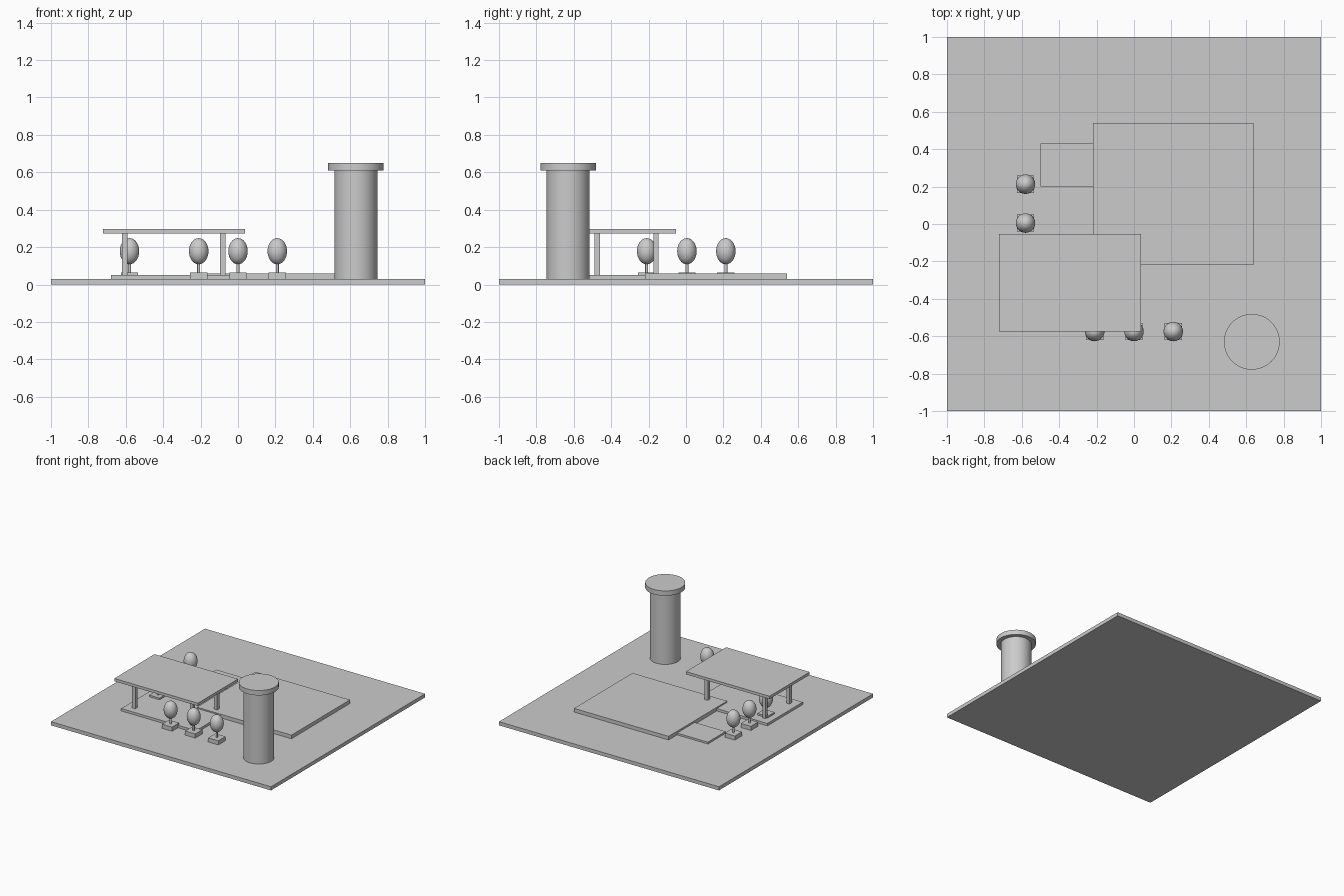
import bpy
import math

if "Cube" in bpy.data.objects:
    bpy.data.objects.remove(bpy.data.objects["Cube"])


def box(name, x0, x1, y0, y1, z0, z1):
    bpy.ops.mesh.primitive_cube_add(size=1, location=((x0 + x1) / 2, (y0 + y1) / 2, (z0 + z1) / 2))
    ob = bpy.context.object
    ob.name = name
    ob.scale = (x1 - x0, y1 - y0, z1 - z0)
    bpy.ops.object.transform_apply(location=False, rotation=False, scale=True)
    return ob


def cylinder(name, x, y, r, z0, z1, sides=48):
    bpy.ops.mesh.primitive_cylinder_add(vertices=sides, radius=r, depth=z1 - z0,
                                        location=(x, y, (z0 + z1) / 2))
    ob = bpy.context.object
    ob.name = name
    bpy.ops.object.shade_smooth_by_angle(angle=math.radians(30))
    return ob


def tree(i, x, y):
    # square planter, thin trunk, egg-shaped crown
    h = 0.046
    box(f"planter_{i}", x - h, x + h, y - h, y + h, 0.03, 0.064)
    cylinder(f"trunk_{i}", x, y, 0.008, 0.06, 0.13, 16)
    bpy.ops.mesh.primitive_uv_sphere_add(segments=32, ring_count=16, radius=1, location=(x, y, 0.178))
    crown = bpy.context.object
    crown.name = f"crown_{i}"
    crown.scale = (0.052, 0.052, 0.07)
    bpy.ops.object.transform_apply(location=False, rotation=False, scale=True)
    bpy.ops.object.shade_smooth_by_angle(angle=math.radians(30))


# Ground slab and raised terraces
box("ground_slab", -1, 1, -1, 1, 0, 0.03)
box("main_terrace", -0.22, 0.64, -0.22, 0.54, 0.03, 0.06)
box("side_terrace", -0.50, -0.22, 0.20, 0.43, 0.03, 0.045)

# Pavilion: floor, four posts, flat roof
box("pavilion_floor", -0.68, 0.0, -0.545, -0.085, 0.03, 0.05)
for i, (x, y) in enumerate((x, y) for x in (-0.605, -0.082) for y in (-0.475, -0.16)):
    box(f"pavilion_post_{i}", x - 0.014, x + 0.014, y - 0.014, y + 0.014, 0.05, 0.275)
box("pavilion_roof", -0.722, 0.038, -0.575, -0.053, 0.274, 0.297)

# Round tower with overhanging cap
cylinder("tower", 0.63, -0.63, 0.115, 0.03, 0.612)
cylinder("tower_cap", 0.63, -0.63, 0.149, 0.61, 0.65)

# Two rows of potted trees
spots = [(x, -0.575) for x in (-0.21, 0, 0.21)] + [(-0.58, y) for y in (-0.21, 0.005, 0.213)]
for i, (x, y) in enumerate(spots):
    tree(i, x, y)
